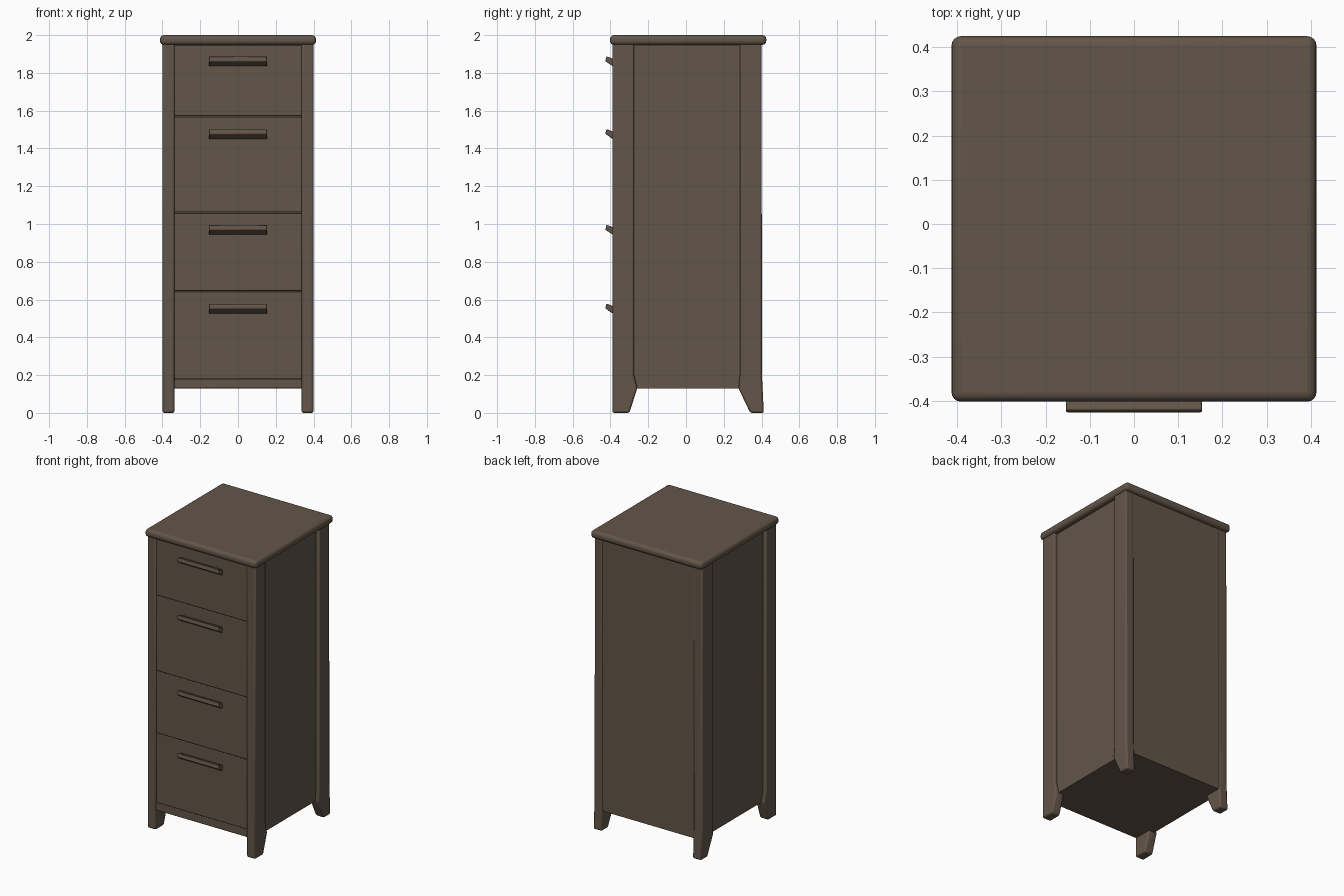
import bpy
import bmesh

cube = bpy.data.objects.get("Cube")
if cube:
    bpy.data.objects.remove(cube, do_unlink=True)

wood = bpy.data.materials.new("brown_wood")
wood.use_nodes = True
brown = (0.125, 0.092, 0.066, 1)
wood.diffuse_color = brown
wood.node_tree.nodes["Principled BSDF"].inputs["Base Color"].default_value = brown


def extrude_x(name, profile, x0, x1, bevel, segments=2):
    """Sweep a (y, z) profile along x and round its edges."""
    bm = bmesh.new()
    face = bm.faces.new([bm.verts.new((x0, y, z)) for y, z in profile])
    moved = bmesh.ops.extrude_face_region(bm, geom=[face])["geom"]
    bmesh.ops.translate(bm, vec=(x1 - x0, 0, 0),
                        verts=[v for v in moved if isinstance(v, bmesh.types.BMVert)])
    bmesh.ops.recalc_face_normals(bm, faces=bm.faces)
    mesh = bpy.data.meshes.new(name)
    bm.to_mesh(mesh)
    bm.free()
    mesh.materials.append(wood)
    obj = bpy.data.objects.new(name, mesh)
    bpy.context.collection.objects.link(obj)
    if bevel:
        mod = obj.modifiers.new("rounding", "BEVEL")
        mod.width = bevel
        mod.segments = segments
        mod.limit_method = "ANGLE"
    bpy.ops.object.select_all(action="DESELECT")
    obj.select_set(True)
    bpy.context.view_layer.objects.active = obj
    bpy.ops.object.shade_smooth_by_angle(angle=0.7)
    return obj


def box(name, x0, x1, y0, y1, z0, z1, bevel=0.0, segments=2):
    return extrude_x(name, [(y0, z0), (y1, z0), (y1, z1), (y0, z1)], x0, x1, bevel, segments)


# Overhanging rounded top
box("top_board", -0.413, 0.413, -0.402, 0.425, 1.948, 2.0, 0.021, 4)

# Corner posts with tapered feet
front_post = [(-0.39, 0), (-0.30, 0), (-0.258, 0.13), (-0.275, 0.2),
              (-0.275, 1.96), (-0.39, 1.96)]
back_post = [(0.34, 0), (0.412, 0), (0.402, 0.2), (0.40, 1.96),
             (0.285, 1.96), (0.285, 0.2), (0.278, 0.13)]
for side, s in (("left", 1), ("right", -1)):
    extrude_x("front_post_" + side, front_post, s * 0.336, s * 0.40, 0.01)
    extrude_x("back_post_" + side, back_post, s * 0.336, s * 0.40, 0.01)
    # Recessed side panel
    box("side_panel_" + side, s * 0.34, s * 0.378, -0.30, 0.30, 0.13, 1.95)

# Inner carcass, back and bottom rail
box("carcass", -0.345, 0.345, -0.368, 0.38, 0.13, 1.95)
box("back_panel", -0.345, 0.345, 0.37, 0.398, 0.13, 1.95)
box("bottom_rail", -0.34, 0.34, -0.384, -0.36, 0.13, 0.178, 0.004)

# Drawers, each with a slanted pull under its upper edge
edges = [0.178, 0.645, 1.062, 1.568, 1.95]
pulls = [0.555, 0.972, 1.479, 1.864]
for i, pull_z in enumerate(pulls):
    box(f"drawer_front_{i + 1}", -0.338, 0.338, -0.382, -0.36,
        edges[i] + 0.003, edges[i + 1] - 0.003, 0.004)
    profile = [(-0.37, pull_z - 0.032), (-0.392, pull_z - 0.026), (-0.427, pull_z - 0.002),
               (-0.421, pull_z + 0.024), (-0.37, pull_z + 0.004)]
    extrude_x(f"drawer_pull_{i + 1}", profile, -0.154, 0.154, 0.004)
